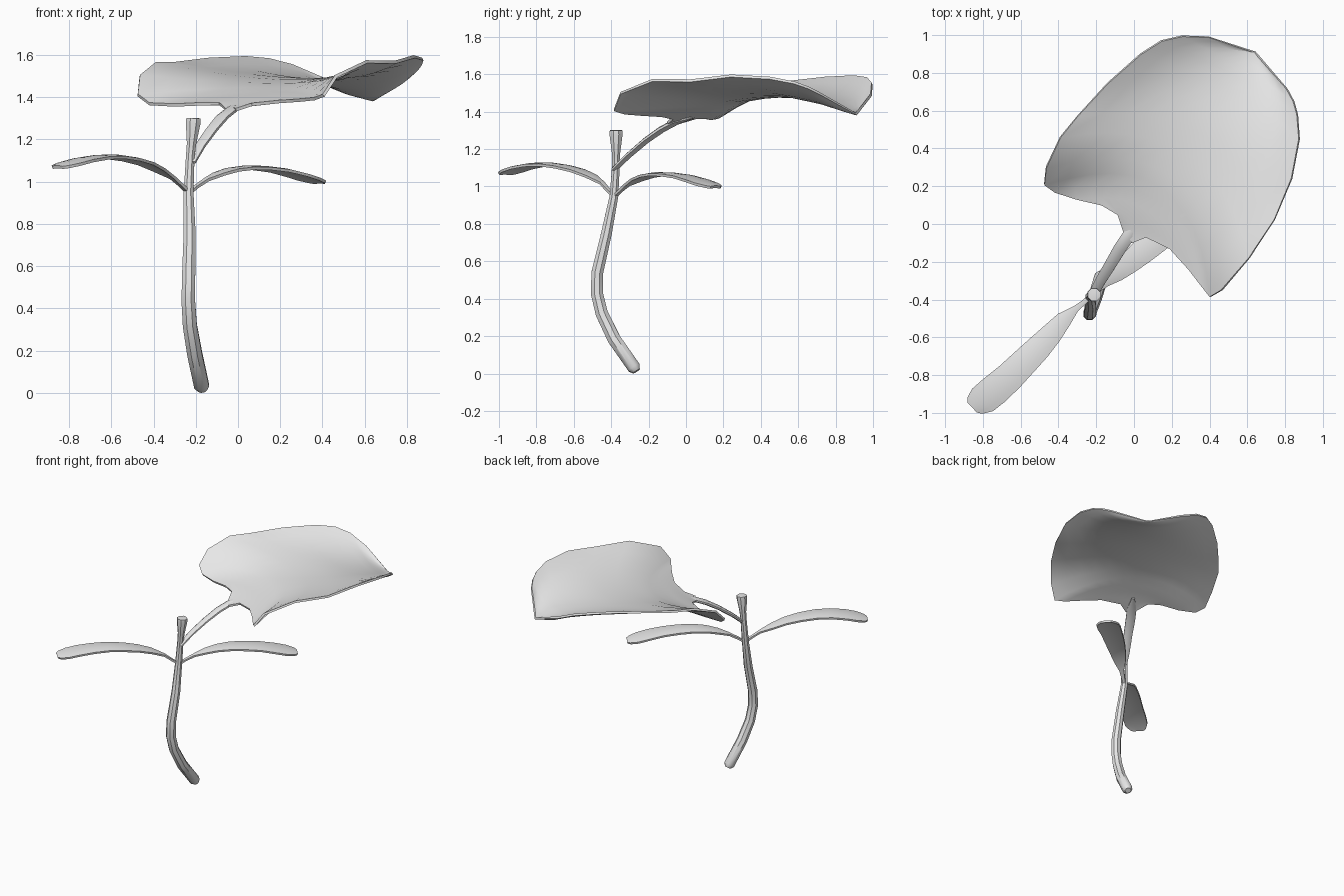
import bpy, bmesh, math
from mathutils import Vector

cube = bpy.data.objects.get("Cube")
if cube:
    bpy.data.objects.remove(cube, do_unlink=True)

GREY = (0.8, 0.8, 0.8, 1.0)
mat = bpy.data.materials.new("plain_grey")
mat.use_nodes = True
mat.diffuse_color = GREY
mat.node_tree.nodes["Principled BSDF"].inputs["Base Color"].default_value = GREY


def finish(name, bm, thickness=0.0, angle=40):
    """Turn a bmesh into a shaded object, optionally thickened."""
    if not thickness:
        bmesh.ops.recalc_face_normals(bm, faces=bm.faces)
    mesh = bpy.data.meshes.new(name)
    bm.to_mesh(mesh)
    bm.free()
    mesh.materials.append(mat)
    ob = bpy.data.objects.new(name, mesh)
    bpy.context.collection.objects.link(ob)
    bpy.ops.object.select_all(action='DESELECT')
    bpy.context.view_layer.objects.active = ob
    ob.select_set(True)
    if thickness:
        mod = ob.modifiers.new("thickness", 'SOLIDIFY')
        mod.thickness = thickness
        mod.offset = 0
        bpy.ops.object.modifier_apply(modifier=mod.name)
    bpy.ops.object.shade_smooth_by_angle(angle=math.radians(angle))
    return ob


def sweep(name, path, radii, ref, sides=8, flat=1.0):
    """Tube along a path; flat squashes it across the ref direction."""
    pts = [Vector(p) for p in path]
    bm, rings = bmesh.new(), []
    for i, p in enumerate(pts):
        t = (pts[min(i + 1, len(pts) - 1)] - pts[max(i - 1, 0)]).normalized()
        u = Vector(ref)
        u = (u - t * u.dot(t)).normalized()
        v = t.cross(u)
        ring = []
        for k in range(sides):
            a = 2 * math.pi * (k + 0.5) / sides
            ring.append(bm.verts.new(p + radii[i] * (u * math.cos(a) + v * math.sin(a) * flat)))
        rings.append(ring)
    for a, b in zip(rings, rings[1:]):
        for k in range(sides):
            j = (k + 1) % sides
            bm.faces.new((a[k], a[j], b[j], b[k]))
    bm.faces.new(rings[0][::-1])
    bm.faces.new(rings[-1])
    return finish(name, bm)


def blade(name, rows, thickness, cols=8):
    """Leaf surface: each row is a parabola through left, middle and right."""
    bm, grid = bmesh.new(), []
    for l, m, r in rows:
        l, m, r = Vector(l), Vector(m), Vector(r)
        line = []
        for c in range(cols + 1):
            t = c / cols
            p = l * (1 - t) * (1 - 2 * t) + m * 4 * t * (1 - t) + r * t * (2 * t - 1)
            line.append(bm.verts.new(p))
        grid.append(line)
    for a, b in zip(grid, grid[1:]):
        for c in range(cols):
            bm.faces.new((a[c], a[c + 1], b[c + 1], b[c]))
    bmesh.ops.remove_doubles(bm, verts=bm.verts, dist=0.0005)
    return finish(name, bm, thickness)


# Curved stem with rounded foot and flared, hollowed top
sweep("stem",
      [(-0.168, -0.265, 0.012), (-0.172, -0.278, 0.032), (-0.205, -0.385, 0.185),
       (-0.228, -0.45, 0.32), (-0.235, -0.477, 0.43), (-0.234, -0.474, 0.54),
       (-0.229, -0.425, 0.75), (-0.234, -0.385, 0.95), (-0.226, -0.374, 1.12),
       (-0.22, -0.374, 1.18), (-0.212, -0.374, 1.28), (-0.211, -0.374, 1.30),
       (-0.211, -0.374, 1.301), (-0.211, -0.374, 1.302)],
      [0.022, 0.038, 0.038, 0.036, 0.035, 0.034, 0.031, 0.025, 0.022,
       0.024, 0.038, 0.036, 0.026, 0.014], (1, 0, 0))

# Stalk carrying the large leaf
sweep("large_leaf_stalk",
      [(-0.222, -0.385, 1.09), (-0.18, -0.305, 1.168), (-0.125, -0.215, 1.245),
       (-0.075, -0.13, 1.305), (-0.025, -0.055, 1.345), (0.04, 0.04, 1.368)],
      [0.026, 0.03, 0.033, 0.036, 0.036, 0.012], (0.83, -0.56, 0), flat=0.45)

# Large leaf: left edge, right edge, then (distance along midrib, height)
left = [(-.055, -.04, 1.34), (-.09, .06, 1.37), (-.17, .10, 1.368), (-.30, .13, 1.362),
        (-.42, .17, 1.368), (-.475, .21, 1.41), (-.465, .30, 1.50), (-.39, .46, 1.56),
        (-.30, .57, 1.56), (-.14, .745, 1.58), (.035, .90, 1.588), (.145, .97, 1.578),
        (.255, .995, 1.55), (.395, .99, 1.49), (.64, .91, 1.388)]
right = [(-.01, -.10, 1.34), (.065, -.07, 1.365), (.19, -.13, 1.378), (.29, -.24, 1.385),
         (.36, -.33, 1.392), (.405, -.385, 1.408), (.465, -.35, 1.50), (.61, -.18, 1.568),
         (.745, .025, 1.566), (.835, .24, 1.592), (.875, .45, 1.58), (.865, .58, 1.555),
         (.845, .65, 1.53), (.81, .715, 1.498), (.64, .91, 1.388)]
midrib = [(0, 1.345), (.05, 1.36), (.10, 1.38), (.17, 1.40), (.24, 1.42), (.31, 1.44),
          (.39, 1.458), (.53, 1.475), (.67, 1.483), (.81, 1.478), (.94, 1.455),
          (1.02, 1.44), (1.07, 1.425), (1.12, 1.407), (1.18, 1.388)]
mid = [(-.03 + .565 * d, -.065 + .826 * d, z) for d, z in midrib]
blade("large_leaf", list(zip(left, mid, right)), 0.015, cols=12)


def small_leaf(name, stations, droop=0.008):
    """Narrow leaf from (x, y, z, half width) stations along its midrib."""
    a, b = Vector(stations[0][:2]), Vector(stations[-1][:2])
    d = (b - a).normalized()
    side = Vector((d.y, -d.x, 0))
    rows = []
    for x, y, z, w in stations:
        c, drop = Vector((x, y, z)), Vector((0, 0, droop * w / 0.08))
        rows.append((c - side * w - drop, c, c + side * w - drop))
    return blade(name, rows, 0.014, cols=6)


# Two small leaves on opposite sides of the stem
small_leaf("right_small_leaf",
           [(-.225, -.375, .94, .012), (-.265, -.415, .98, .012), (-.31, -.45, 1.02, .016),
            (-.375, -.51, 1.06, .043), (-.435, -.58, 1.09, .056), (-.505, -.655, 1.11, .066),
            (-.585, -.735, 1.122, .072), (-.66, -.81, 1.12, .077), (-.74, -.88, 1.107, .082),
            (-.80, -.93, 1.09, .08), (-.84, -.96, 1.076, .058), (-.855, -.97, 1.07, .035)])
small_leaf("left_small_leaf",
           [(-.24, -.39, .94, .012), (-.20, -.355, .975, .012), (-.15, -.315, 1.01, .017),
            (-.09, -.262, 1.04, .042), (-.03, -.21, 1.06, .055), (.04, -.15, 1.07, .065),
            (.12, -.08, 1.068, .072), (.20, -.01, 1.058, .076), (.28, .06, 1.038, .082),
            (.335, .11, 1.02, .08), (.375, .145, 1.005, .058), (.39, .157, .998, .035)])
